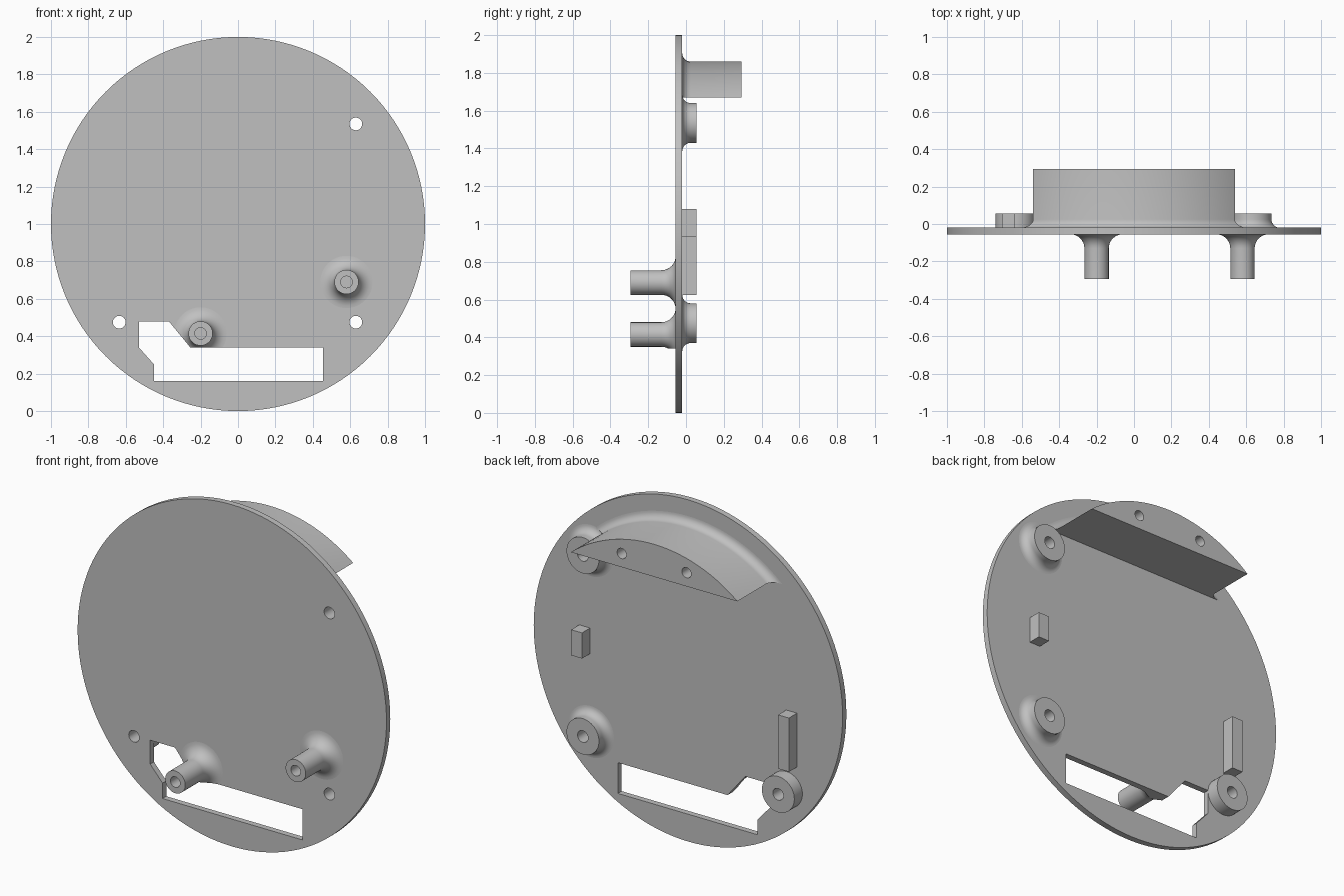
import bpy, bmesh
from math import pi, sin, cos
from mathutils import Vector

if "Cube" in bpy.data.objects:
    bpy.data.objects.remove(bpy.data.objects["Cube"], do_unlink=True)

FRONT, BACK = -0.055, -0.02       # plate faces
BOSS_END, TIP = 0.055, 0.295      # boss height, overall half depth

grey = bpy.data.materials.new("plain grey")
grey.use_nodes = True
grey.diffuse_color = (0.53, 0.53, 0.53, 1)
grey.node_tree.nodes["Principled BSDF"].inputs["Base Color"].default_value = grey.diffuse_color


def finish(bm, name):
    bmesh.ops.recalc_face_normals(bm, faces=bm.faces)
    mesh = bpy.data.meshes.new(name)
    bm.to_mesh(mesh)
    bm.free()
    mesh.materials.append(grey)
    obj = bpy.data.objects.new(name, mesh)
    bpy.context.collection.objects.link(obj)
    return obj


def lathe(profile, x, z, steps, closed=False):
    """Revolve (radius, y) points about a y-directed axis through x, z."""
    bm = bmesh.new()
    vs = [bm.verts.new((x + r, y, z)) for r, y in profile]
    es = [bm.edges.new(p) for p in zip(vs, vs[1:])]
    if closed:
        es.append(bm.edges.new((vs[-1], vs[0])))
    bmesh.ops.spin(bm, geom=vs + es, cent=(x, 0, z), axis=(0, 1, 0),
                   dvec=(0, 0, 0), angle=2 * pi, steps=steps)
    bmesh.ops.remove_doubles(bm, verts=bm.verts, dist=1e-5)
    return bm


def fillet(radius, size, base, side):
    """Quarter-round flare from a shaft out to the plate face."""
    return [(radius + size * (1 - cos(t)), base + side * size * (1 - sin(t)))
            for t in (i * pi / 16 for i in range(9))]


def rod(radius, y0, y1, x, z):
    return finish(lathe([(0, y0), (radius, y0), (radius, y1), (0, y1)], x, z, 32), "cutter")


def prism(outline, y0, y1, name):
    """Extrude an (x, z) outline along y."""
    bm = bmesh.new()
    face = bm.faces.new([bm.verts.new((x, y0, z)) for x, z in outline])
    new = bmesh.ops.extrude_face_region(bm, geom=[face])["geom"]
    moved = [v for v in new if isinstance(v, bmesh.types.BMVert)]
    bmesh.ops.translate(bm, verts=moved, vec=(0, y1 - y0, 0))
    return finish(bm, name)


def cut(obj, cutters):
    bpy.context.view_layer.objects.active = obj
    for c in cutters:
        c.hide_render = True
        mod = obj.modifiers.new("cut", 'BOOLEAN')
        mod.operation, mod.solver, mod.object = 'DIFFERENCE', 'EXACT', c
        bpy.ops.object.modifier_apply(modifier=mod.name)
        bpy.data.objects.remove(c, do_unlink=True)


def smooth(obj):
    bpy.ops.object.select_all(action='DESELECT')
    obj.select_set(True)
    bpy.context.view_layer.objects.active = obj
    bpy.ops.object.shade_smooth_by_angle(angle=pi / 6)


def window_cutter():
    outline = [(-0.53, 0.48), (-0.37, 0.48), (-0.255, 0.34), (0.455, 0.34),
               (0.455, 0.16), (-0.45, 0.16), (-0.45, 0.25), (-0.53, 0.34)]
    return prism(outline, -0.4, 0.0, "cutter")


# Round plate with screw holes and a stepped window
bosses = {"upper_left_boss": (0.63, 1.535, 0.045),
          "lower_left_boss": (0.63, 0.475, 0.045),
          "lower_right_boss": (-0.635, 0.475, 0)}
bm = lathe([(0, FRONT), (1, FRONT), (1, BACK), (0, BACK)], 0, 1, 128)
bmesh.ops.dissolve_limit(bm, angle_limit=0.001, verts=bm.verts, edges=bm.edges)
plate = finish(bm, "round_plate")
cut(plate, [window_cutter()] + [rod(0.034, -0.1, 0.1, x, z) for x, z, f in bosses.values()])
smooth(plate)

# Hollow screw bosses on the back
for name, (x, z, f) in bosses.items():
    foot = fillet(0.105, f, BACK, 1) if f else [(0.105, BACK)]
    profile = [(0.034, BACK), (0.034, BOSS_END), (0.105, BOSS_END)] + foot
    smooth(finish(lathe(profile, x, z, 48, closed=True), name))

# Front posts with blind screw holes
for name, x, z in (("right_post", -0.2, 0.415), ("left_post", 0.58, 0.69)):
    profile = [(0, -0.12), (0.031, -0.12), (0.031, -TIP), (0.065, -TIP)]
    profile += fillet(0.065, 0.075, FRONT, -1)
    profile += [(0.14, FRONT + 0.01), (0, FRONT + 0.01)]
    post = finish(lathe(profile, x, z, 48), name)
    if name == "right_post":
        cut(post, [window_cutter()])
    smooth(post)

# Curved ledge on the back: a turned drum trimmed to its upper segment
bm = lathe([(0, TIP), (0.86, TIP)] + fillet(0.86, 0.045, BACK, 1)
           + [(0.905, BACK - 0.01), (0, BACK - 0.01)], 0, 1, 128)
bmesh.ops.dissolve_limit(bm, angle_limit=0.001, verts=bm.verts, edges=bm.edges)
bmesh.ops.bisect_plane(bm, geom=bm.verts[:] + bm.edges[:] + bm.faces[:],
                       plane_co=Vector((0, 0, 1.67)), plane_no=(0, 0, 1), clear_inner=True)
bmesh.ops.holes_fill(bm, edges=[e for e in bm.edges if e.is_boundary], sides=0)
ledge = finish(bm, "curved_ledge")
cut(ledge, [rod(0.03, 0.1, 0.4, x, 1.75) for x in (-0.21, 0.21)])
smooth(ledge)

# Locating blocks on the back
for name, x0, z0, z1 in (("left_block", 0.635, 0.93, 1.08), ("right_block", -0.705, 0.625, 0.94)):
    prism([(x0, z0), (x0 + 0.07, z0), (x0 + 0.07, z1), (x0, z1)], BACK, BOSS_END, name)
